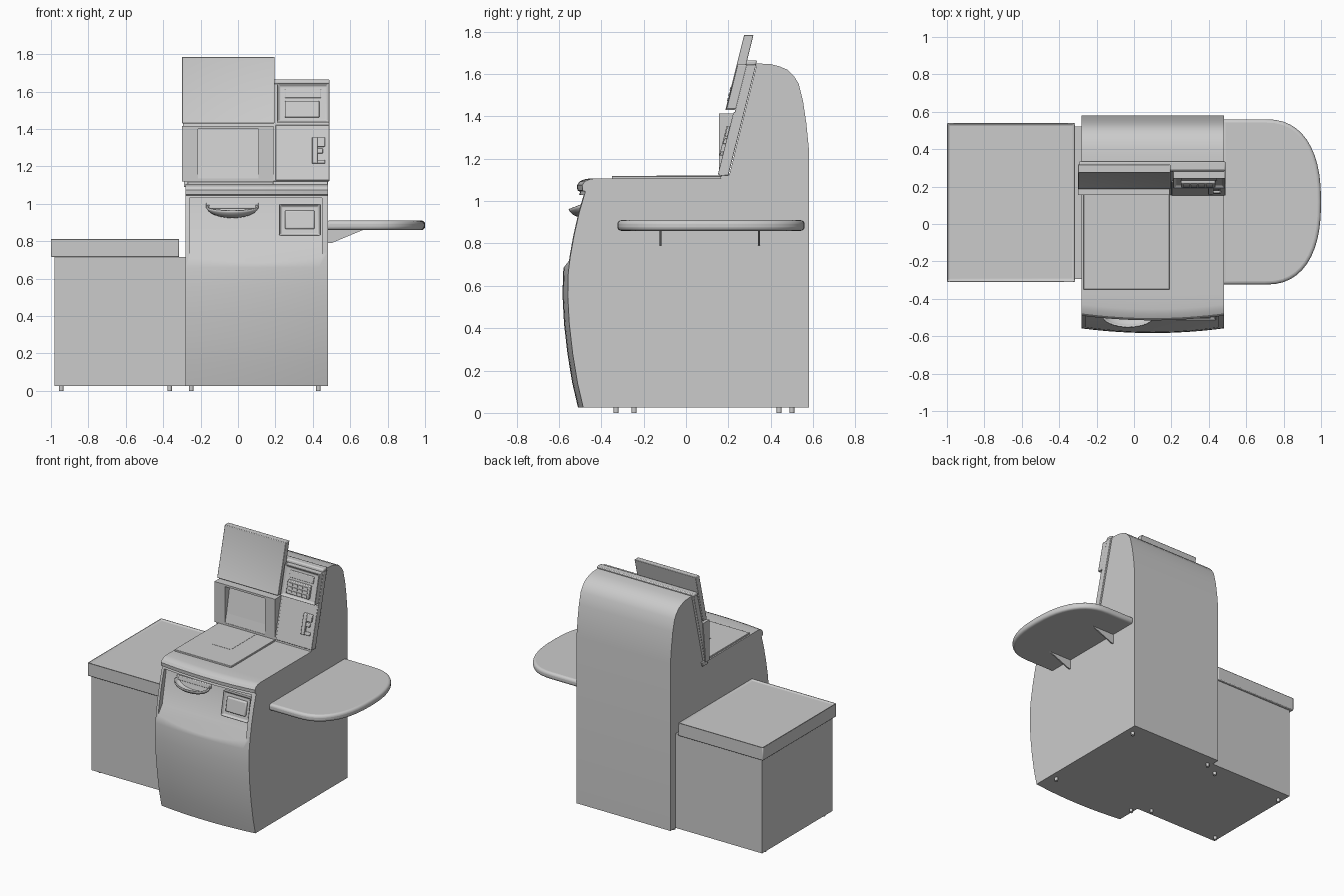
import bpy, bmesh, math
from mathutils import Vector, Matrix

if "Cube" in bpy.data.objects:
    bpy.data.objects.remove(bpy.data.objects["Cube"])

HEAD = (0.155, 1.12, 0.25)     # sloped head plane: y, z, dy/dz
RECESS = (-0.495, 0.83, 0.20)  # sloped payment panel plane


def finish(name, bm, bevel=0, segs=2):
    bmesh.ops.recalc_face_normals(bm, faces=bm.faces)
    me = bpy.data.meshes.new(name)
    bm.to_mesh(me)
    bm.free()
    ob = bpy.data.objects.new(name, me)
    bpy.context.collection.objects.link(ob)
    if bevel:
        m = ob.modifiers.new("Bevel", 'BEVEL')
        m.width, m.segments, m.limit_method = bevel, segs, 'ANGLE'
        m.angle_limit = math.radians(40)
    return ob


def loft(name, rings, bevel=0, segs=2):
    bm = bmesh.new()
    vs = [[bm.verts.new(p) for p in r] for r in rings]
    n = len(vs[0])
    for a, b in zip(vs, vs[1:]):
        for i in range(n):
            bm.faces.new((a[i], a[(i + 1) % n], b[(i + 1) % n], b[i]))
    bm.faces.new(vs[0])
    bm.faces.new(vs[-1])
    return finish(name, bm, bevel, segs)


def prism(name, pts, a, b, axis='x', bevel=0, segs=2):
    put = (lambda p, t: (t, *p)) if axis == 'x' else (lambda p, t: (*p, t))
    return loft(name, [[put(p, t) for p in pts] for t in (a, b)], bevel, segs)


def box(name, x0, x1, y0, y1, z0, z1, bevel=0):
    return prism(name, [(y0, z0), (y1, z0), (y1, z1), (y0, z1)], x0, x1, 'x', bevel)


def slant(name, x0, x1, z0, z1, d, t, base=HEAD, bevel=0.004):
    """Slab lying along a sloped plane, its face d in front of it."""
    yf = lambda z: base[0] + base[2] * (z - base[1]) - d
    return prism(name, [(yf(z0), z0), (yf(z1), z1), (yf(z1) + t, z1), (yf(z0) + t, z0)],
                 x0, x1, 'x', bevel)


def inset(ob, direction, thick, depth):
    """Sink a bordered panel into the face pointing along direction."""
    bm = bmesh.new()
    bm.from_mesh(ob.data)
    f = max(bm.faces, key=lambda f: f.normal.dot(Vector(direction)))
    n = f.normal.copy()
    bmesh.ops.inset_region(bm, faces=[f], thickness=thick)
    bmesh.ops.translate(bm, verts=f.verts, vec=-n * depth)
    bm.to_mesh(ob.data)
    bm.free()


def cut(ob, cutter):
    m = ob.modifiers.new("Cut", 'BOOLEAN')
    m.object, m.operation, m.solver = cutter, 'DIFFERENCE', 'EXACT'
    bpy.context.view_layer.objects.active = ob
    bpy.ops.object.modifier_apply(modifier=m.name)
    bpy.data.objects.remove(cutter)


# Main cabinet with rounded tower back
prism("cabinet", [(-.37, .025), (.58, .025), (.58, 1.25), (.568, 1.37), (.553, 1.47), (.532, 1.555),
                  (.51, 1.59), (.48, 1.62), (.44, 1.637), (.40, 1.647), (.335, 1.65),
                  (.2, 1.107), (-.37, 1.107)], -.28, .48)

# Bowed front with overhanging header
front = [(-.485, .025), (-.512, .14), (-.535, .28), (-.551, .42), (-.558, .55), (-.556, .66),
         (-.546, .74), (-.528, .84), (-.503, .95), (-.475, 1.045), (-.488, 1.05), (-.49, 1.075),
         (-.478, 1.093), (-.455, 1.103), (-.43, 1.107)]
rings = []
for i in range(17):
    u = -1 + i / 8
    bow = .025 * (1 - u * u)
    rings.append([(.1 + .38 * u, y - bow, z) for y, z in front]
                 + [(.1 + .38 * u, -.37, 1.107), (.1 + .38 * u, -.37, .025)])
shell = loft("front_shell", rings)
cut(shell, prism("recess_cutter", [(-.455, 1.03), (-.505, .78), (-.645, .60), (-.75, .60),
                                   (-.75, 1.03)], -.26, .45))

# Payment recess: coin cup and note slot
bm = bmesh.new()
bmesh.ops.create_uvsphere(bm, u_segments=32, v_segments=16, radius=1)
bmesh.ops.delete(bm, geom=[v for v in bm.verts if v.co.z > .01], context='VERTS')
bmesh.ops.transform(bm, verts=bm.verts, matrix=Matrix.Translation((-.03, -.49, .985))
                    @ Matrix.Rotation(.35, 4, 'X') @ Matrix.Diagonal((.14, .068, .06, 1)))
cup = finish("coin_cup", bm)
m = cup.modifiers.new("Solidify", 'SOLIDIFY')
m.thickness = .008
slant("coin_backplate", -.17, .11, .975, 1.005, .008, .02, RECESS)
slot = slant("note_slot_frame", .22, .44, .83, 1.0, .022, .04, RECESS)
inset(slot, (0, -1, 0), .018, .018)
slant("note_slot_mouth", .25, .41, .865, .965, .02, .03, RECESS, .008)

# Scanner plate and glass
box("scanner_plate", -.27, .19, -.35, .19, 1.10, 1.119, .003)
box("scanner_glass", -.11, .04, -.14, .17, 1.115, 1.1205)

# Sloped head: backing, cap and screen
slant("head_backing", -.295, .49, 1.12, 1.645, 0, .045)
slant("head_cap", -.295, .49, 1.64, 1.665, .005, .05, bevel=.008)
screen = slant("display_screen", -.30, .195, 1.43, 1.785, .0475, .045)
inset(screen, (0, -1, 0), .022, .004)

# Vertical-faced scanner box with sloped window
scan = prism("scanner_box", [(.156, 1.12), (.156, 1.415), (.232, 1.415), (.2, 1.12)], -.30, .19)
cut(scan, prism("window_cutter", [(.1, 1.135), (.162, 1.135), (.215, 1.40), (.1, 1.40)],
                -.215, .11))
slant("head_foot", -.29, .48, 1.09, 1.125, -.01, .06)

# Keypad terminal
pad = slant("keypad_housing", .208, .488, 1.435, 1.645, .045, .05)
inset(pad, (0, -1, 0), .022, .016)
slant("keypad_body", .25, .435, 1.462, 1.55, .045, .03)
slant("keypad_display", .25, .445, 1.565, 1.612, .034, .02)
for r in range(3):
    for c in range(4):
        x, z = .264 + c * .041, 1.472 + r * .025
        slant("keypad_key", x, x + .032, z, z + .016, .05, .02, bevel=0)

# Card reader panel
slant("card_panel", .2, .49, 1.125, 1.42, .006, .03)
slant("card_reader_spine", .395, .425, 1.215, 1.355, .022, .03)
for z0, z1, x1 in ((1.215, 1.235, .465), (1.27, 1.295, .455), (1.305, 1.355, .465)):
    slant("card_reader_block", .42, x1, z0, z1, .018, .03)

# Left bagging unit with rimmed top
box("bagging_base", -.98, -.28, -.295, .52, .025, .715)
tray = box("bagging_platform", -1, -.315, -.31, .54, .715, .815, .006)
inset(tray, (0, 0, 1), .016, .012)

# Right rounded shelf on two brackets
e = 2 / 2.4
pts = [(.47, .56), (.6, .56)]
for i in range(25):
    a = math.pi / 2 - math.pi * i / 24
    s = math.sin(a)
    pts.append((.70 + .30 * abs(math.cos(a)) ** e, .118 + .442 * math.copysign(abs(s) ** e, s)))
pts += [(.6, -.324), (.47, -.324)]
prism("side_shelf", pts, .86, .91, 'z', .018, 4)
for y in (-.12, .345):
    bm = bmesh.new()
    prof = [(.475, .79), (.50, .79), (.68, .865), (.475, .865)]
    rs = [[bm.verts.new((x, y + s, z)) for x, z in prof] for s in (-.005, .005)]
    for i in range(4):
        bm.faces.new((rs[0][i], rs[0][i - 1], rs[1][i - 1], rs[1][i]))
    bm.faces.new(rs[0])
    bm.faces.new(rs[1])
    finish("shelf_bracket", bm)

# Feet
for xs, ys in (((-.945, -.365), (-.245, .44)), ((-.25, .43), (-.33, .5))):
    for x in xs:
        for y in ys:
            bpy.ops.mesh.primitive_cylinder_add(vertices=16, radius=.012, depth=.03,
                                                location=(x, y, .015))
            bpy.context.object.name = "foot"

# Smooth curved faces, keep corners crisp
bpy.ops.object.select_all(action='SELECT')
bpy.ops.object.shade_smooth_by_angle(angle=math.radians(32))
